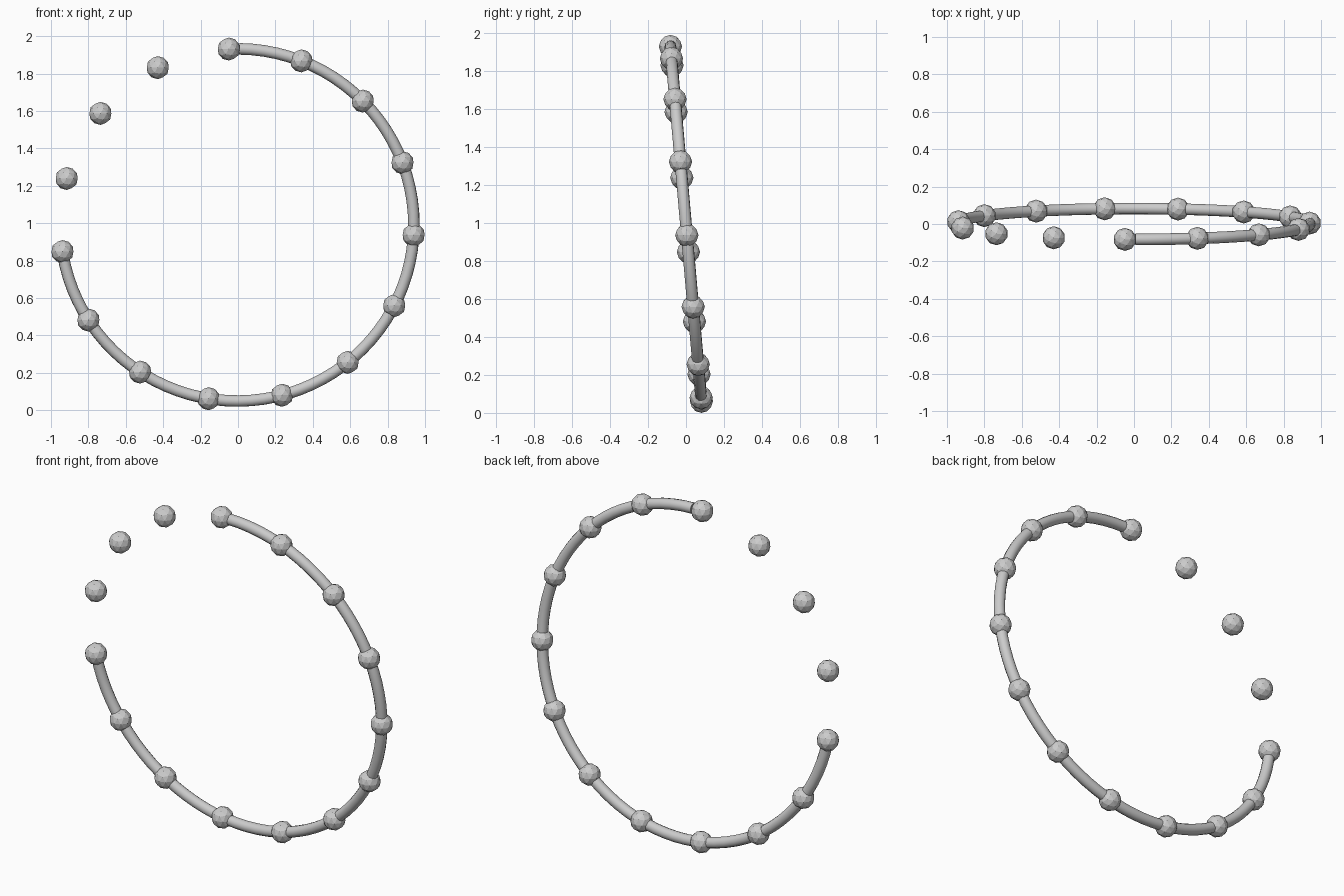
import bpy, math
from mathutils import Matrix, Vector

if "Cube" in bpy.data.objects:
    bpy.data.objects.remove(bpy.data.objects["Cube"])

R, BEAD_R, TUBE_R = 0.945, 0.0615, 0.031
FRAME = Matrix.Translation((-0.0045, 0, 0.9905)) @ Matrix.Rotation(math.radians(5), 4, 'X')


def on_ring(deg):
    a = math.radians(deg)
    return FRAME @ Vector((R * math.cos(a), 0, R * math.sin(a)))


# Fifteen faceted beads evenly spaced around the tilted ring
for i in range(15):
    bpy.ops.mesh.primitive_ico_sphere_add(subdivisions=2, radius=BEAD_R,
                                          location=on_ring(92.7 - 24 * i))
    bpy.context.object.name = f"bead_{i + 1}"

# Open tube arc threading the beads, with capped ends
START, SWEEP, STEPS = 89.3, 260, 64
curve = bpy.data.curves.new("ring_tube", 'CURVE')
curve.dimensions = '3D'
curve.bevel_depth = TUBE_R
curve.bevel_resolution = 4
curve.use_fill_caps = True
spline = curve.splines.new('POLY')
spline.points.add(STEPS)
for i, p in enumerate(spline.points):
    p.co = (*on_ring(START - SWEEP * i / STEPS), 1)
tube = bpy.data.objects.new("ring_tube", curve)
bpy.context.collection.objects.link(tube)

# Convert the tube to a smooth mesh
bpy.ops.object.select_all(action='DESELECT')
tube.select_set(True)
bpy.context.view_layer.objects.active = tube
bpy.ops.object.convert(target='MESH')
bpy.ops.object.shade_smooth_by_angle(angle=math.radians(40))
